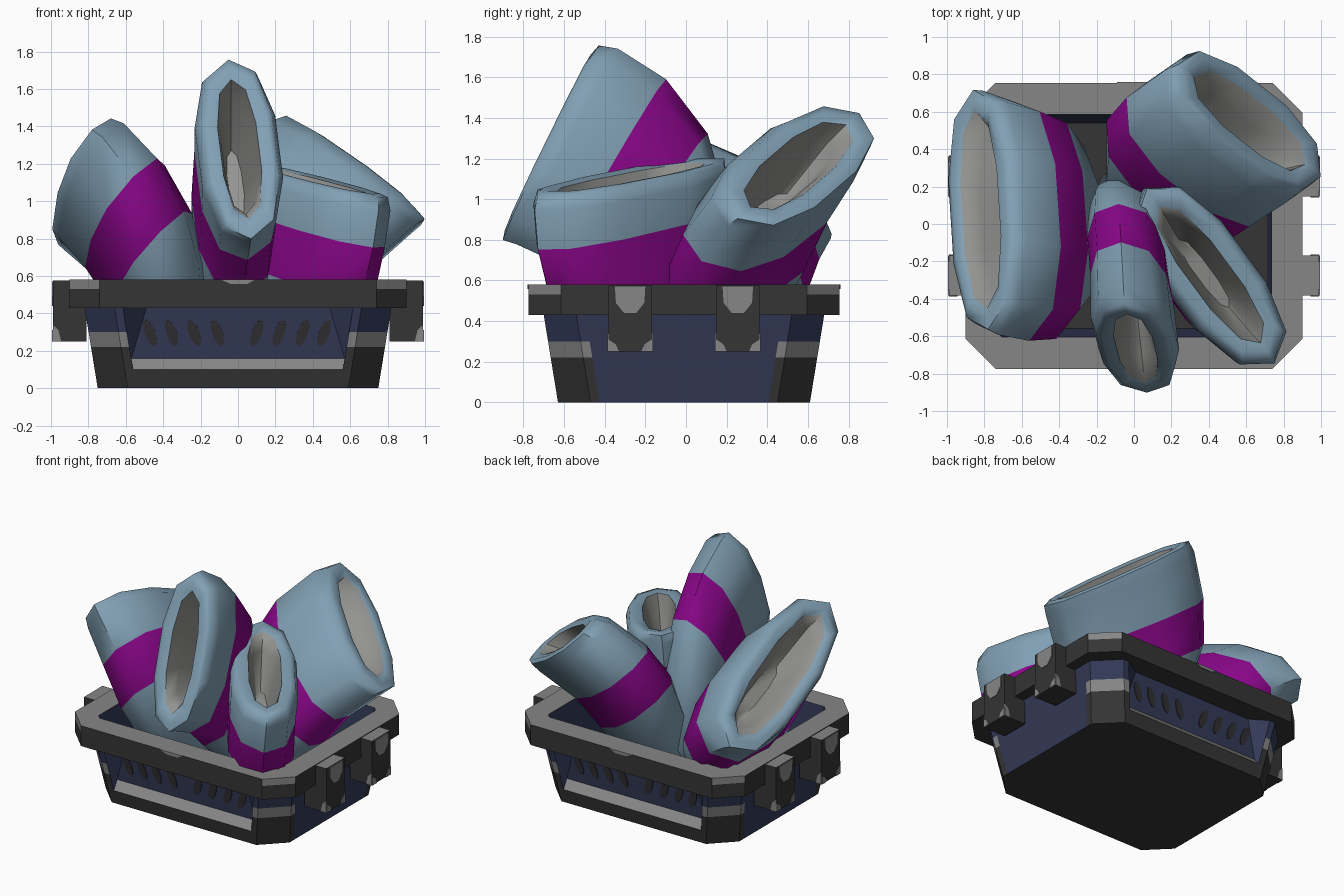
import bpy, bmesh, math
from mathutils import Vector

if "Cube" in bpy.data.objects:
    bpy.data.objects.remove(bpy.data.objects["Cube"])


def mat(name, rgb):
    m = bpy.data.materials.new(name)
    m.diffuse_color = (*rgb, 1)
    m.use_nodes = True
    m.node_tree.nodes["Principled BSDF"].inputs["Base Color"].default_value = m.diffuse_color
    return m


DARK = mat("dark_plastic", (0.035, 0.035, 0.035))
WORN = mat("worn_grey", (0.235, 0.24, 0.235))
BLUE = mat("navy_panel", (0.033, 0.041, 0.095))
SLOT = mat("slot_brown", (0.028, 0.028, 0.032))
SHELL = mat("shell_blue", (0.22, 0.35, 0.455))
BAND = mat("purple_band", (0.26, 0.002, 0.26))
INNER = mat("shell_inside", (0.29, 0.29, 0.28))


def finish(bm, name, mats, smooth=None):
    bmesh.ops.recalc_face_normals(bm, faces=bm.faces)
    me = bpy.data.meshes.new(name)
    bm.to_mesh(me)
    bm.free()
    ob = bpy.data.objects.new(name, me)
    bpy.context.collection.objects.link(ob)
    for m in mats:
        me.materials.append(m)
    if smooth:
        bpy.ops.object.select_all(action='DESELECT')
        ob.select_set(True)
        bpy.context.view_layer.objects.active = ob
        bpy.ops.object.shade_smooth_by_angle(angle=math.radians(smooth))
    return ob


CY = -0.01  # crate centre in y


def ring(bm, hx, hy, c, z, e):
    """Chamfered rectangle with an extra point beside every chamfer."""
    q = [(hx, hy - c - e), (hx, hy - c), (hx - c, hy), (hx - c - e, hy)]
    pts = []
    for sx, sy in ((1, 1), (-1, 1), (-1, -1), (1, -1)):
        part = q if sx * sy > 0 else q[::-1]
        pts += [(sx * x, sy * y) for x, y in part]
    return [bm.verts.new((x, y + CY, z)) for x, y in pts]


# crate body: outer wall, rim, inner wall, floor, recessed front and back
bm = bmesh.new()


def wall(z):
    return ring(bm, 0.75 + 0.163 * z, 0.62 + 0.163 * z, 0.16, z, 0.045)


rings = [wall(z) for z in (0, 0.1, 0.22, 0.3, 0.43)]
rings += [ring(bm, 0.9, 0.765, 0.16, z, 0.045) for z in (0.43, 0.53, 0.58)]
rings += [ring(bm, 0.735, 0.595, 0.03, 0.58, 0.03), ring(bm, 0.71, 0.55, 0.13, 0.06, 0.03)]


def face(vs, m):
    f = bm.faces.new(vs)
    f.material_index = m
    return f


for r in range(len(rings) - 1):
    for i in range(16):
        j = (i + 1) % 16
        if i in (3, 11) and 1 <= r <= 3:
            continue  # room for the recess
        post = i % 4 != 3
        if r < 4:
            m = 2
            if post:
                m = (0, 0, 1, 2)[r]
            elif i in (3, 11):
                m = 0
        else:
            m = {4: 0, 5: 0, 6: 1 if i % 4 == 1 else 0, 7: 1, 8: 2}[r]
        face([rings[r][i], rings[r][j], rings[r + 1][j], rings[r + 1][i]], m)
face(rings[0][::-1], 0)
face(rings[-1], 0)
for i, s in ((3, 1), (11, -1)):
    L = [rings[k][i] for k in range(1, 5)]
    R = [rings[k][i + 1] for k in range(1, 5)]
    sx = 1 if L[0].co.x > 0 else -1
    b = [bm.verts.new((sx * x * k, s * y + CY, z))
         for z, y, x in ((0.16, 0.585, 0.57), (0.43, 0.612, 0.49)) for k in (1, -1)]
    face([L[0], R[0], b[1], b[0]], 1)
    face([L[0], b[0], b[2], L[3], L[2], L[1]], 2)
    face([R[0], R[1], R[2], R[3], b[3], b[1]], 2)
    face([b[0], b[1], b[3], b[2]], 2)
    face([L[3], b[2], b[3], R[3]], 0)
finish(bm, "crate", [DARK, WORN, BLUE])


def plate(name, pts, m, origin, right, up):
    """Thin flat decal drawn in the plane spanned by right and up."""
    bm = bmesh.new()
    o, r, u = Vector(origin), Vector(right), Vector(up)
    n = r.cross(u).normalized() * 0.004
    lo = [bm.verts.new(o + r * a + u * c - n) for a, c in pts]
    hi = [bm.verts.new(o + r * a + u * c + n) for a, c in pts]
    bm.faces.new(lo)
    bm.faces.new(hi)
    for i in range(len(pts)):
        j = (i + 1) % len(pts)
        bm.faces.new([lo[i], lo[j], hi[j], hi[i]])
    return finish(bm, name, [m])


# slanted slots and a worn chip on front and back
for s in (-1, 1):
    for x in (-0.47, -0.355, -0.235, -0.11, 0.10, 0.22, 0.345, 0.46):
        tilt = 0.3 if x > 0 else -0.3
        oval = []
        for k in range(12):
            a = math.tau * k / 12
            h = 0.07 * math.sin(a)
            oval.append((0.03 * math.cos(a) + tilt * h, h))
        plate("slot", oval, SLOT, (x, s * 0.6 + CY, 0.295), (1, 0, 0), (0, s * 0.1, 1))
    plate("rim_chip", [(-0.09, 0), (-0.04, -0.022), (0.05, -0.022), (0.09, 0)], WORN,
          (0, s * 0.766 + CY, 0.58), (1, 0, 0), (0, 0, 1))

# handle blocks with worn corners
for s in (-1, 1):
    for y in (-0.275, 0.255):
        bm = bmesh.new()
        bmesh.ops.create_cube(bm, size=1)
        for v in bm.verts:
            v.co = Vector((s * (0.9 + v.co.x * 0.18), y + v.co.y * 0.215, 0.4125 + v.co.z * 0.325))
        bm.normal_update()
        for f in bm.faces:
            f.material_index = 1 if f.calc_center_median().z > 0.57 else 0
        finish(bm, "handle_block", [DARK, WORN])
        o = (s * 0.991, y, 0.25)
        plate("handle_wear", [(-0.075, 0.32), (-0.07, 0.24), (-0.03, 0.19), (0.03, 0.19),
                              (0.07, 0.24), (0.075, 0.32)], WORN, o, (0, 1, 0), (0, 0, 1))
        for k in (-1, 1):
            plate("handle_corner_wear", [(k * 0.107, 0), (k * 0.055, 0), (k * 0.07, 0.035),
                                         (k * 0.107, 0.06)], WORN, o, (0, 1, 0), (0, 0, 1))
            plate("handle_side_wear", [(0.045, 0), (0.09, 0), (0.09, 0.09), (0.06, 0.06)], WORN,
                  (s * 0.9, y + k * 0.108, 0.25), (s, 0, 0), (0, 0, 1))

N = 10


def shell(name, rim, mid, tail, u, ub, v, b0=0.4, b1=0.65, fat=1.2):
    """Flattened tapering tube; u and v are the half axes of its mouth, ub is the
    long axis at the tail, b0 to b1 is the painted band, fat is the thickness there."""
    rim, mid, tail, u, ub, v = map(Vector, (rim, mid, tail, u, ub, v))
    ctrl = mid * 2 - (rim + tail) / 2
    bm = bmesh.new()

    def section(t, su, sv):
        c = tail * (1 - t) ** 2 + ctrl * 2 * t * (1 - t) + rim * t * t
        w = ub.lerp(u, t)
        out = []
        for k in range(N):
            a = math.tau * k / N
            ca, sa = math.cos(a), math.sin(a)
            ca = math.copysign(abs(ca) ** 0.9, ca)
            sa = math.copysign(abs(sa) ** 0.8, sa) if abs(sa) > 1e-6 else 0
            out.append(bm.verts.new(c + w * su * ca + v * sv * sa))
        return out

    iu, iv = 1 - 0.12 / u.length, 1 - 0.095 / v.length
    # position along the tube, size along u, size along v, colour up to the next section
    spec = [(0, 0.45, 0.65, 0), (b0 * 0.5, 0.72, 0.92 * fat, 0), (b0, 0.94, fat, 1),
            (b1, 1.0, fat, 0), (0.9, 1.02, 1.12, 0), (0.985, 1.0, 1.0, 0),
            (1.0, 0.9, 0.84, 0), (0.985, iu, iv, 2), (0.85, iu * 0.86, iv * 0.8, 2),
            (0.6, 0.4, 0.2, 2)]
    secs = [section(*p[:3]) for p in spec]
    for i in range(len(secs) - 1):
        for k in range(N):
            j = (k + 1) % N
            f = bm.faces.new([secs[i][k], secs[i][j], secs[i + 1][j], secs[i + 1][k]])
            f.material_index = spec[i][3]
    bm.faces.new(secs[0])
    bm.faces.new(secs[-1]).material_index = 2
    finish(bm, name, [SHELL, BAND, INNER], 60)


# four shells standing in the crate
shell("left_shell", (-0.83, 0.08, 1.11), (-0.53, 0.0, 0.81), (-0.27, -0.03, 0.2),
      (0.04, -0.64, 0.28), (0.05, -0.64, 0.1), (0.165, 0.07, 0.165), 0.37, 0.63, 1.25)
shell("centre_shell", (0.01, -0.68, 1.28), (-0.02, -0.23, 1.0), (-0.06, 0.14, 0.28),
      (-0.06, 0.235, 0.48), (-0.06, 0.33, 0.4), (0.2, 0.0, 0.03), 0.42, 0.66, 1.06)
shell("front_right_shell", (0.41, -0.27, 1.12), (0.36, -0.25, 0.69), (0.25, -0.1, 0.12),
      (0.34, -0.46, -0.09), (0.33, -0.45, -0.15), (0.17, 0.12, -0.02), 0.4, 0.68, 1.1)
shell("back_right_shell", (0.63, 0.56, 1.17), (0.29, 0.33, 0.84), (0.07, 0.1, 0.2),
      (0.38, -0.3, -0.26), (0.4, -0.3, -0.2), (0.07, 0.19, -0.12), 0.37, 0.6, 1.15)
